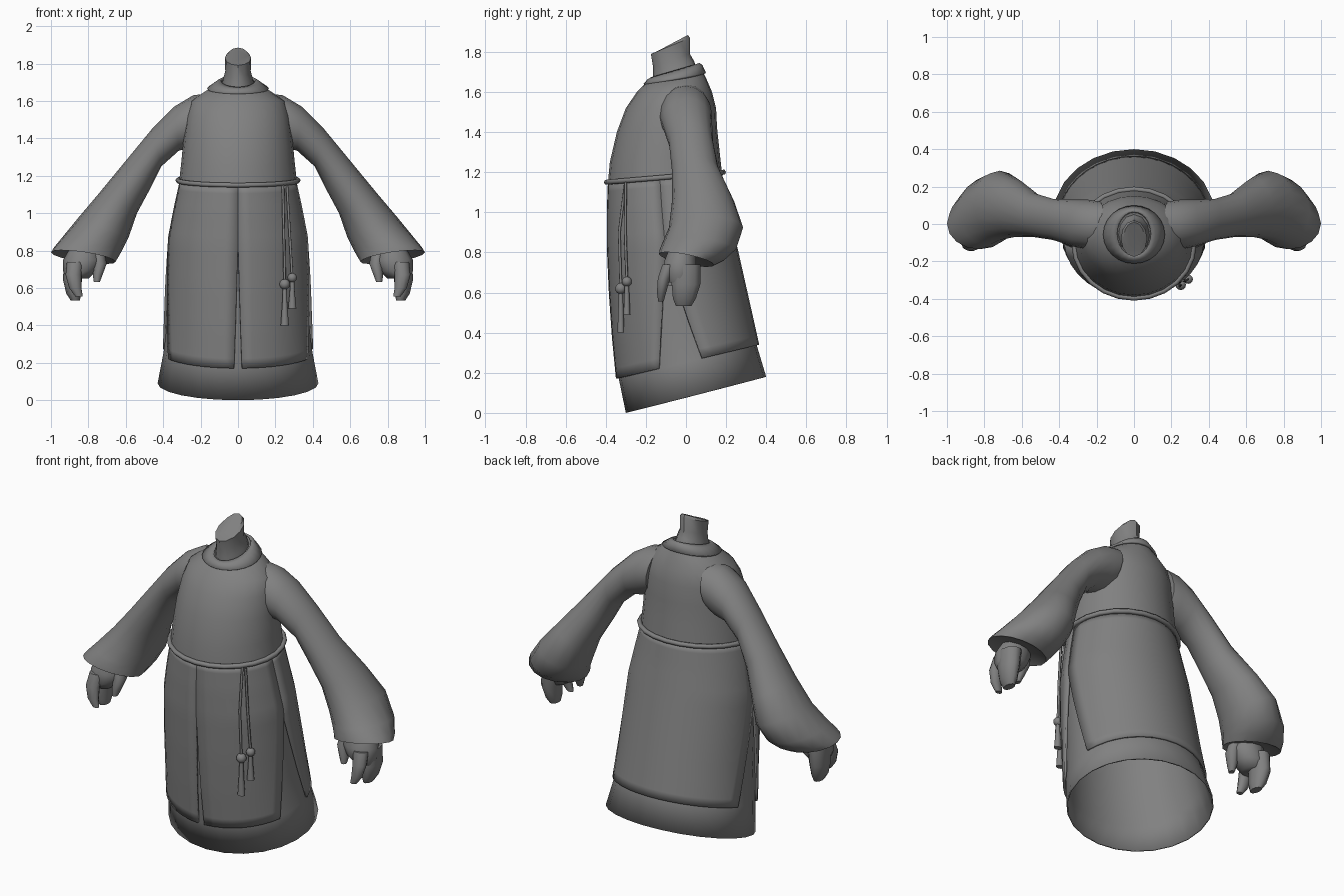
import bpy, bmesh, math

if "Cube" in bpy.data.objects:
    bpy.data.objects.remove(bpy.data.objects["Cube"])

mat = bpy.data.materials.new("plain grey")
mat.diffuse_color = (0.22, 0.22, 0.22, 1)
mat.use_nodes = True
mat.node_tree.nodes["Principled BSDF"].inputs["Base Color"].default_value = mat.diffuse_color
N = 16


def finish(name, bm, thick=0, angle=40):
    me = bpy.data.meshes.new(name)
    bm.to_mesh(me)
    bm.free()
    me.materials.append(mat)
    me.shade_smooth()
    me.set_sharp_from_angle(angle=math.radians(angle))
    ob = bpy.data.objects.new(name, me)
    bpy.context.collection.objects.link(ob)
    if thick:
        mod = ob.modifiers.new("thickness", 'SOLIDIFY')
        mod.thickness = thick
        mod.offset = -1
    return ob


def loft(name, rows, wrap=True, caps="", thick=0, side=1, angle=40):
    """Skin rows of points that run downwards; caps may hold 'a' and 'z'."""
    bm = bmesh.new()
    vs = [[bm.verts.new((p[0] * side, p[1], p[2])) for p in r] for r in rows]
    n = len(rows[0])
    for a, b in zip(vs, vs[1:]):
        for j in range(n if wrap else n - 1):
            k = (j + 1) % n
            bm.faces.new((a[j], b[j], b[k], a[k]))
    if "a" in caps:
        bm.faces.new(vs[0])
    if "z" in caps:
        bm.faces.new(vs[-1][::-1])
    if len(caps) == 2:
        bmesh.ops.recalc_face_normals(bm, faces=bm.faces)
    return finish(name, bm, thick, angle)


def point(ring, a, grow=0):
    """Point on a tilted oval: front z, back z, front y, back y, half width."""
    zf, zb, yf, yb, hx = ring
    s = math.sin(a)
    y = (yf + yb) / 2 + ((yb - yf) / 2 + grow) * s
    return ((hx + grow) * math.cos(a), y, (zf + zb) / 2 + (zb - zf) / 2 * s)


def oval(ring, grow=0, n=N):
    return [point(ring, math.tau * i / n - math.pi / 2, grow) for i in range(n)]


def mix(rings, t):
    i = min(int(t), len(rings) - 2)
    f = t - i
    return [p * (1 - f) + q * f for p, q in zip(rings[i], rings[i + 1])]


skirt = [(1.14, 1.19, -.39, .18, .315), (1.0, 1.06, -.395, .205, .345),
         (.83, .92, -.395, .235, .375), (.6, .72, -.385, .28, .387),
         (.38, .52, -.37, .325, .397), (.17, .34, -.35, .365, .41)]

# torso of the robe
torso = [(1.67, 1.73, -.17, .07, .09), (1.64, 1.67, -.205, .1, .17),
         (1.60, 1.60, -.245, .13, .25), (1.52, 1.52, -.30, .15, .275),
         (1.40, 1.42, -.345, .155, .29), (1.25, 1.30, -.38, .168, .303), skirt[0]]
loft("robe_torso", [oval(r, n=24) for r in torso], caps="a")


# outer skirt panels, split at the front and at both sides
def panel(name, lo, hi, cols):
    rows = []
    for i in range(21):
        t = i / 4
        a, b = math.radians(lo(t)), math.radians(hi(t))
        rows.append([point(mix(skirt, t), a + (b - a) * j / cols) for j in range(cols + 1)])
    loft(name, rows, wrap=False, thick=.012)


def spread(t, start):
    return max(0, (t - start) / (5 - start))


def front_gap(t):
    return 3 * spread(t, 1.9)


def side_front(t):
    return -5 - 19 * spread(t, 2.2)


def side_back(t):
    return -5 + 17 * spread(t, 2.2)


panel("front_panel_right", lambda t: -90 + front_gap(t), side_front, 8)
panel("front_panel_left", lambda t: 180 - side_front(t), lambda t: 270 - front_gap(t), 8)
panel("back_panel", side_back, lambda t: 180 - side_back(t), 16)

# under skirt, open at the bottom
under = [oval(r, -.022, 24) for r in skirt[1:5]]
under += [oval((.17, .34, -.335, .352, .398), 0, 24), oval((0, .18, -.30, .40, .43))]
under[-1] = oval((0, .18, -.30, .40, .43), 0, 24)
loft("under_skirt", under, thick=.008)

# neck and collar
neck = [(1.80, 1.885, -.15, .01, .055), (1.79, 1.87, -.175, .02, .07),
        (1.73, 1.79, -.165, .02, .068), (1.69, 1.755, -.165, .04, .078),
        (1.63, 1.70, -.165, .06, .09)]
loft("neck", [oval(r, n=12) for r in neck], caps="az")
collar = [(1.675, 1.745, -.172, .068, .092), (1.665, 1.735, -.19, .082, .115),
          (1.642, 1.695, -.212, .1, .165)]
loft("collar", [oval(r, n=24) for r in collar], thick=.012)


# rope belt and its hanging cords
def cord(name, pts, radius, cyclic=False):
    cu = bpy.data.curves.new(name, 'CURVE')
    cu.dimensions = '3D'
    cu.bevel_depth = radius
    cu.bevel_resolution = 1
    cu.use_fill_caps = True
    sp = cu.splines.new('POLY')
    sp.points.add(len(pts) - 1)
    for p, co in zip(sp.points, pts):
        p.co = (*co, 1)
    sp.use_cyclic_u = cyclic
    cu.materials.append(mat)
    ob = bpy.data.objects.new(name, cu)
    bpy.context.collection.objects.link(ob)


cord("rope_belt", oval((1.15, 1.20, -.39, .18, .315), .006, 24), .014, True)


def tube(name, rings, side=1, n=10):
    """Rings of x, y, z, x radius, y radius."""
    rows = [[(x + rx * math.cos(math.tau * i / n), y + ry * math.sin(math.tau * i / n), z)
             for i in range(n)] for x, y, z, rx, ry in rings]
    loft(name, rows, caps="az", side=side, angle=55)


for tag, x0, x, y, z, r, end in (("long", .24, .25, -.325, .62, .028, .40),
                                 ("short", .262, .29, -.295, .655, .025, .49)):
    cord(tag + "_cord", [(x0, -.302, 1.15), ((x0 + x) / 2, y - .008, .9), (x, y, z)], .007)
    bm = bmesh.new()
    bmesh.ops.create_uvsphere(bm, u_segments=12, v_segments=8, radius=r)
    bmesh.ops.translate(bm, verts=bm.verts, vec=(x, y, z))
    finish(tag + "_knot", bm)
    tube(tag + "_tassel", [(x, y, z, .01, .01), (x, y, (z + end) / 2, .014, .014),
                           (x, y, end, .022, .018)])

# sleeves: outer x, outer z, inner x, inner z, front y, back y, tilt
sleeve = [(.16, 1.64, .20, 1.38, -.12, .12, 0), (.24, 1.63, .25, 1.345, -.135, .13, 0),
          (.34, 1.57, .315, 1.335, -.12, .13, 0), (.46, 1.45, .41, 1.25, -.085, .135, 0),
          (.60, 1.28, .47, 1.13, -.07, .165, 0), (.74, 1.11, .54, 1.0, -.07, .24, 0),
          (.85, .98, .585, .87, -.085, .285, 0), (.94, .87, .62, .8, -.115, .25, .1),
          (.985, .815, .64, .765, -.13, .19, .18), (1.0, .79, .655, .74, -.135, .14, .2),
          (.94, .80, .71, .77, -.09, .09, .2)]


def sleeve_ring(ux, uz, lx, lz, yf, yb, k):
    pts = []
    for i in range(N):
        c, s = math.cos(math.tau * i / N), math.sin(math.tau * i / N)
        dy = (yb - yf) / 2 * s
        pts.append(((ux + lx) / 2 + (ux - lx) / 2 * c, (yf + yb) / 2 + dy,
                    (uz + lz) / 2 + (uz - lz) / 2 * c - k * dy))
    return pts


# hands with thumb, index finger and grouped fingers
hand = {
    "palm": [(.82, -.02, .81, .08, .07), (.83, -.03, .75, .105, .085),
             (.845, -.03, .69, .09, .085), (.86, -.03, .65, .06, .06)],
    "thumb": [(.75, -.04, .78, .04, .04), (.738, -.055, .73, .036, .04),
              (.75, -.07, .67, .026, .03), (.755, -.08, .632, .016, .018)],
    "index_finger": [(.87, -.08, .74, .045, .04), (.88, -.11, .67, .042, .032),
                     (.87, -.122, .6, .033, .024), (.85, -.125, .555, .02, .014)],
    "grouped_fingers": [(.875, 0, .74, .058, .075), (.885, 0, .64, .05, .075),
                        (.878, -.008, .57, .04, .06), (.87, -.012, .532, .024, .04)],
}
for side, word in ((1, "right"), (-1, "left")):
    loft("sleeve_" + word, [sleeve_ring(*r) for r in sleeve], caps="az", side=side, angle=50)
    for part, rings in hand.items():
        tube(part + "_" + word, rings, side)
